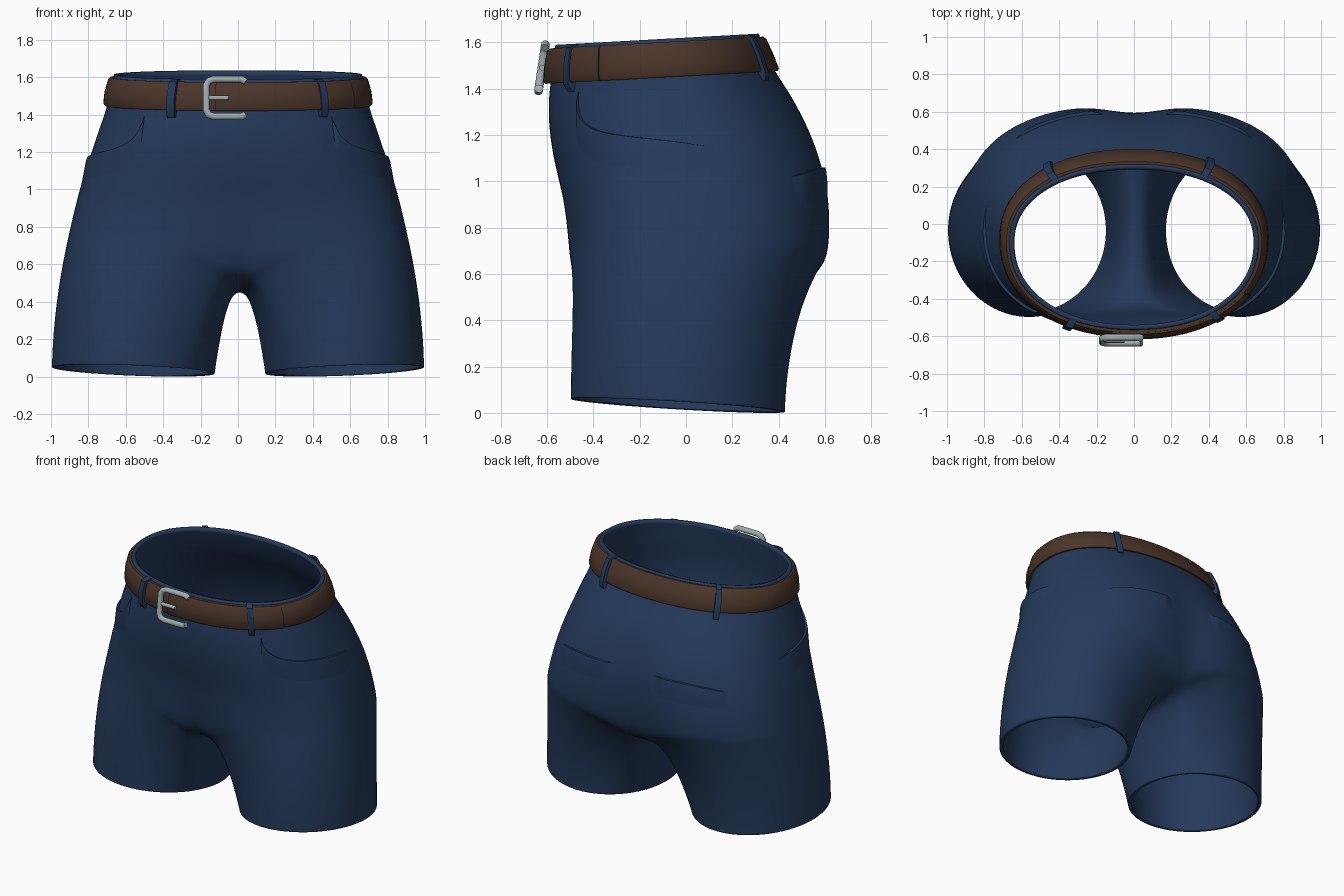
import bpy, bmesh, math
from mathutils import Vector
from mathutils.bvhtree import BVHTree
from mathutils.geometry import interpolate_bezier

cube = bpy.data.objects.get("Cube")
if cube:
    bpy.data.objects.remove(cube)


def material(name, rgb):
    m = bpy.data.materials.new(name)
    m.use_nodes = True
    m.diffuse_color = (*rgb, 1)
    m.node_tree.nodes["Principled BSDF"].inputs["Base Color"].default_value = (*rgb, 1)
    return m


DENIM = material("navy denim", (0.018, 0.042, 0.105))
LEATHER = material("brown leather", (0.07, 0.035, 0.023))
METAL = material("grey metal", (0.35, 0.42, 0.43))


def finish(name, bm, mat, subdiv=0, angle=40):
    bmesh.ops.recalc_face_normals(bm, faces=bm.faces)
    me = bpy.data.meshes.new(name)
    bm.to_mesh(me)
    bm.free()
    ob = bpy.data.objects.new(name, me)
    bpy.context.collection.objects.link(ob)
    me.materials.append(mat)
    bpy.ops.object.select_all(action='DESELECT')
    ob.select_set(True)
    bpy.context.view_layer.objects.active = ob
    bpy.ops.object.shade_smooth_by_angle(angle=math.radians(angle))
    if subdiv:
        mod = ob.modifiers.new("smooth", 'SUBSURF')
        mod.levels = mod.render_levels = subdiv
    return ob


# Torso sections: height, half width, front y, back y, roundness, front dip, back dip
ROWS = [
    (1.62, 0.665, -0.565, 0.315, 0.92, 0, 0),
    (1.54, 0.685, -0.575, 0.345, 0.92, 0, 0),
    (1.45, 0.700, -0.587, 0.385, 0.92, 0, 0),
    (1.35, 0.735, -0.597, 0.455, 0.90, 0, 0),
    (1.20, 0.785, -0.588, 0.55, 0.87, 0, 0.03),
    (1.05, 0.835, -0.56, 0.61, 0.84, 0, 0.06),
    (0.90, 0.875, -0.53, 0.645, 0.80, 0.02, 0.08),
    (0.72, 0.915, -0.52, 0.64, 0.76, 0.10, 0.12),
]


def section(a, z, off=0.0):
    """Point on the torso at angle a and untilted height z."""
    z0 = min(max(z, ROWS[-1][0]), ROWS[0][0])
    for hi, lo in zip(ROWS, ROWS[1:]):
        if z0 >= lo[0]:
            break
    k = (z0 - lo[0]) / (hi[0] - lo[0])
    w, yf, yb, p, df, db = (l + (h - l) * k for h, l in zip(hi[1:], lo[1:]))
    yc = -0.1 + 0.08 * min(1, (1.62 - z0) / 0.6)
    c, s = math.cos(a), math.sin(a)
    x = (w + off) * math.copysign(abs(c) ** p, c)
    depth, dip = (yb - yc + off, db) if s > 0 else (yc - yf + off, df)
    near = max(0, 1 - abs(x) / (0.45 * w))
    y = yc + math.copysign(abs(s) ** p, s) * depth * (1 - dip * near ** 2)
    tilt = 0.055 * max(0, min(1, (z - 0.9) / 0.5))
    return Vector((x, y, z + tilt * y))


# Shorts: torso rings, then two legs sharing a crotch seam
N, HALF, SEAM = 48, 24, 7
bm = bmesh.new()
rings = []
for row in ROWS:
    ring = []
    for i in range(N):
        p = section(-math.pi / 2 + math.tau * i / N, row[0])
        if row is ROWS[-1]:
            p.z -= 0.16 * max(0, 1 - abs(p.x) / (0.6 * row[1])) ** 2
        ring.append(bm.verts.new(p))
    rings.append(ring)


def bridge(bm, r0, r1):
    for i in range(len(r0)):
        j = (i + 1) % len(r0)
        bm.faces.new((r0[i], r0[j], r1[j], r1[i]))


for r0, r1 in zip(rings, rings[1:]):
    bridge(bm, r0, r1)

last = rings[-1]
front, back = last[0].co, last[HALF].co
seam = []
for j in range(1, SEAM + 1):
    s = j / (SEAM + 1)
    p = back.lerp(front, s)
    p.z -= 0.105 * math.sin(math.pi * s) ** 0.7
    seam.append(bm.verts.new(p))

for side in (1, -1):
    top = [last[(side * i) % N] for i in range(HALF + 1)] + seam
    prev = top
    for f in (0.05, 0.13, 0.25, 0.4, 0.6, 0.8, 0.95, 1):
        ring = []
        for i, v in enumerate(top):
            if i <= HALF:
                a = math.radians(-135 + 270 * i / HALF)
            else:
                a = math.radians(135 + 90 * (i - HALF) / (SEAM + 1))
            ex, ey = 0.565 + 0.432 * math.cos(a), -0.035 + 0.465 * math.sin(a)
            ez = 0.03 - 0.06 * ey + 0.04 * (ex - 0.56)
            inner = max(0, 1 - abs(v.co.x) / 0.35)
            g = inner * f ** 0.45 + (1 - inner) * (1 - (1 - f) ** 1.8)
            q = v.co.lerp(Vector((side * ex, ey, ez)), g)
            q.z = v.co.z + (ez - v.co.z) * f
            ring.append(bm.verts.new(q))
        bridge(bm, prev, ring)
        prev = ring
for v in bm.verts:
    v.co.x += 0.012 * max(0, 1 - abs(v.co.x)) * max(0, min(1, 1.2 - v.co.z))

shorts = finish("shorts", bm, DENIM, 2, 60)
solid = shorts.modifiers.new("cloth thickness", 'SOLIDIFY')
solid.thickness, solid.offset = 0.025, -1
bpy.context.view_layer.update()
tree = BVHTree.FromObject(shorts, bpy.context.evaluated_depsgraph_get())


# Bands that wrap the waist: belt, belt tail and loops
def band(name, a0, a1, steps, profile, mat, closed=False, lift=0.0):
    bm = bmesh.new()
    loops = []
    for i in range(steps if closed else steps + 1):
        a = a0 + (a1 - a0) * i / steps
        loops.append([bm.verts.new(section(a, 1.53 + z, o + lift)) for z, o in profile])
    for r0, r1 in zip(loops, loops[1:]):
        bridge(bm, r0, r1)
    if closed:
        bridge(bm, loops[-1], loops[0])
    else:
        bm.faces.new(loops[0])
        bm.faces.new(loops[-1])
    return finish(name, bm, mat)


def waist_angle(x, rear=False):
    """Angle at which the waist reaches a given x."""
    a = math.acos(math.copysign((abs(x) / 0.71) ** (1 / 0.92), x))
    return a if rear else -a


BELT = [(-0.075, -0.005), (-0.076, 0.014), (-0.064, 0.023), (0, 0.027),
        (0.064, 0.023), (0.076, 0.014), (0.075, -0.005)]
band("belt", 0, math.tau, 96, BELT, LEATHER, True)
band("belt_tail", waist_angle(-0.12), waist_angle(0.61), 28, BELT, LEATHER, lift=0.009)

LOOP = [(-0.115, -0.006), (-0.115, 0.012), (-0.085, 0.036), (0, 0.046),
        (0.075, 0.04), (0.088, 0.012), (0.088, -0.006)]
for name, x, rear in (("front_right_loop", -0.35, False), ("front_left_loop", 0.45, False),
                      ("back_right_loop", -0.45, True), ("back_left_loop", 0.4, True)):
    a = waist_angle(x, rear)
    band(name, a - 0.032, a + 0.032, 4, LOOP, DENIM)


# Pocket lips: a raised edge that fades into the cloth below
def on_cloth(p, dz, out):
    o = Vector((p.x * 2, p.y * 2, p.z - dz))
    d = Vector((-p.x, -p.y, 0)).normalized()
    hit, normal, _, _ = tree.ray_cast(o, d)
    return hit - d * out


def pocket(name, points, drop, height):
    for side, label in ((1, "left_"), (-1, "right_")):
        bm = bmesh.new()
        pts = [Vector((side * x, y, z)) for x, y, z in points]
        rows = []
        path = interpolate_bezier(*pts, 25)
        for i, p in enumerate(path):
            h = height * min(1, i / 3, (len(path) - 1 - i) / 3)
            rows.append([bm.verts.new(on_cloth(p, dz, o)) for dz, o in (
                (0, -0.006), (0.001, h), (drop * 0.12, h), (drop * 0.5, h * 0.45), (drop, -0.003))])
        for r0, r1 in zip(rows, rows[1:]):
            for j in range(4):
                bm.faces.new((r0[j], r0[j + 1], r1[j + 1], r1[j]))
        finish(label + name, bm, DENIM, 0, 50)


pocket("front_pocket", [(0.52, -0.48, 1.40), (0.53, -0.5, 1.17),
                        (0.74, -0.3, 1.22), (0.8, 0.1, 1.15)], 0.16, 0.015)
pocket("back_pocket", [(0.17, 0.6, 1.06), (0.3, 0.59, 1.06),
                       (0.45, 0.55, 1.06), (0.62, 0.45, 1.02)], 0.16, 0.017)


# Buckle: open frame and prong
def rod(name, pts, radius):
    cu = bpy.data.curves.new(name, 'CURVE')
    cu.dimensions = '3D'
    cu.bevel_depth, cu.bevel_resolution, cu.use_fill_caps = radius, 3, True
    sp = cu.splines.new('POLY')
    sp.points.add(len(pts) - 1)
    for pt, (x, z) in zip(sp.points, pts):
        pt.co = (x, -0.64 + 0.15 * (z - 1.37), z, 1)
    ob = bpy.data.objects.new(name, cu)
    bpy.context.collection.objects.link(ob)
    cu.materials.append(METAL)


rod("buckle_frame", [(0.04, 1.575), (0.02, 1.59), (-0.13, 1.59), (-0.158, 1.58), (-0.17, 1.555),
                     (-0.17, 1.425), (-0.158, 1.4), (-0.13, 1.39), (0.02, 1.39), (0.04, 1.4)], 0.019)
rod("buckle_prong", [(-0.17, 1.49), (-0.05, 1.49)], 0.013)
